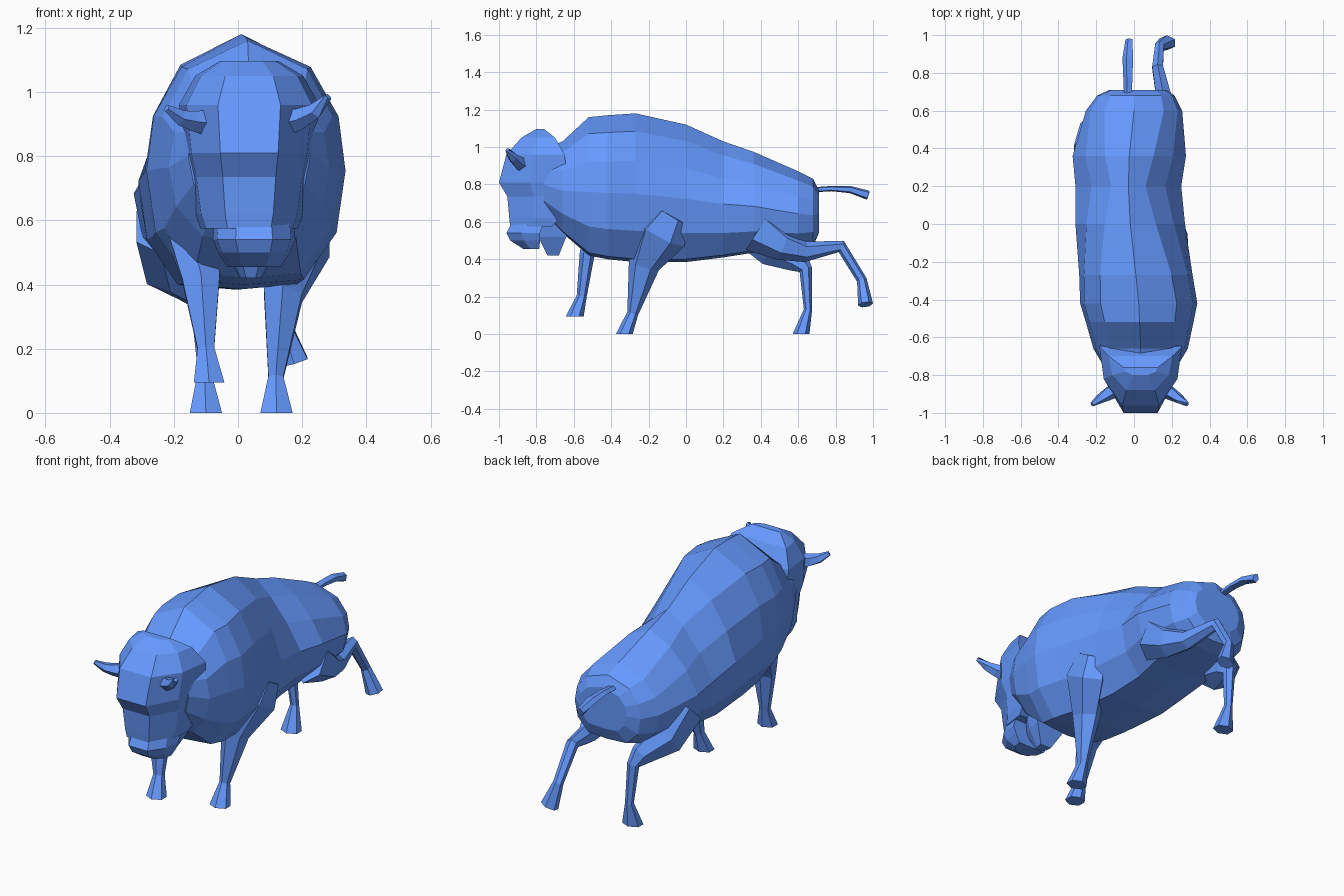
import bpy, bmesh, math
from mathutils import Vector

if "Cube" in bpy.data.objects:
    bpy.data.objects.remove(bpy.data.objects["Cube"])

hide = bpy.data.materials.new("blue")
hide.diffuse_color = (0.133, 0.323, 1.0, 1)
hide.use_nodes = True
hide.node_tree.nodes["Principled BSDF"].inputs["Base Color"].default_value = hide.diffuse_color


def loft(name, rings):
    """Skin a list of equal-length point rings, with closed ends and flat faces."""
    bm = bmesh.new()
    vs = [[bm.verts.new(p) for p in ring] for ring in rings]
    n = len(vs[0])
    for a, b in zip(vs, vs[1:]):
        for i in range(n):
            j = (i + 1) % n
            bm.faces.new((a[i], a[j], b[j], b[i]))
    bm.faces.new(vs[0][::-1])
    bm.faces.new(vs[-1])
    bmesh.ops.recalc_face_normals(bm, faces=bm.faces)
    me = bpy.data.meshes.new(name)
    bm.to_mesh(me)
    bm.free()
    me.materials.append(hide)
    ob = bpy.data.objects.new(name, me)
    bpy.context.collection.objects.link(ob)
    return ob


def limb(name, path, sides=6, flat_end=False):
    """Tube along (x, y, z, side radius, depth radius) stations."""
    pts = [Vector(p[:3]) for p in path]
    rings = []
    for k, (x, y, z, rx, rd) in enumerate(path):
        t = Vector()
        if k > 0:
            t += (pts[k] - pts[k - 1]).normalized()
        if k < len(pts) - 1:
            t += (pts[k + 1] - pts[k]).normalized()
        if flat_end and k == len(pts) - 1:
            t = Vector((0, 0, -1))
        ref = Vector((1, 0, 0)) if abs(t.normalized().x) < 0.7 else Vector((0, 1, 0))
        v = t.cross(ref).normalized()
        u = v.cross(t).normalized()
        ring = []
        for i in range(sides):
            a = 2 * math.pi * (i + 0.5) / sides
            ring.append(pts[k] + u * rx * math.cos(a) + v * rd * math.sin(a))
        rings.append(ring)
    return loft(name, rings)


def plan_stack(name, levels, xc=0.035):
    """Stack of horizontal head-shaped sections: (z, front y, back y, half width)."""
    half = [(.5, 0), (1, .45), (1.12, 1)]
    plan = half + [(-u, v) for u, v in half[::-1]]
    return loft(name, [[(xc + u * w, yf + v * (yb - yf), z) for u, v in plan]
                       for z, yf, yb, w in levels])


def body_section(y, c, w, b, t, s):
    """Barrel section; s narrows the shoulders to make a peaked back."""
    half = [(0, 1), (.65 * s, .88), (.93 * (.5 + .5 * s), .68), (1, .46),
            (.91, .21), (.58, .02), (0, 0)]
    ring = half + [(-u, v) for u, v in half[-2:0:-1]]
    return [(c + u * w, y, b + v * (t - b)) for u, v in ring]


# Body: stations of (y, centre x, half width, bottom, top, shoulder width)
loft("body", [body_section(*s) for s in (
    (-.76, .035, .19, .64, .99, 1), (-.66, .035, .25, .54, 1.03, 1),
    (-.52, .03, .285, .42, 1.16, 1), (-.42, .025, .31, .40, 1.17, 1),
    (-.27, .01, .30, .385, 1.18, .97), (0, -.02, .29, .385, 1.12, .72),
    (.20, -.03, .28, .41, 1.03, .5), (.36, -.025, .30, .435, .975, .66),
    (.60, 0, .255, .45, .87, .95), (.68, .01, .205, .47, .83, 1),
    (.71, .02, .15, .54, .77, 1))])

# Head, lower jaw and beard
plan_stack("head", [
    (1.097, -.80, -.76, .08), (1.05, -.88, -.70, .15), (.96, -.96, -.65, .195),
    (.81, -1.0, -.63, .18), (.735, -.955, -.64, .165), (.62, -.945, -.67, .15),
    (.575, -.94, -.72, .135)])
plan_stack("jaw", [
    (.60, -.93, -.76, .11), (.54, -.96, -.78, .115),
    (.50, -.94, -.78, .10), (.455, -.87, -.785, .075)], xc=.05)
plan_stack("beard", [
    (.64, -.80, -.62, .11), (.52, -.79, -.64, .08), (.42, -.74, -.68, .03)], xc=.04)

# Horns, mirrored about the slightly rolled head
for side, label in ((1, "right"), (-1, "left")):
    c, drop = .03, (0 if side > 0 else .035)
    limb(label + "_horn", [
        (c + side * .12, -.87, .905, .045, .045),
        (c + side * .17, -.90, .92 - drop * .3, .036, .034),
        (c + side * .21, -.925, .942 - drop * .6, .026, .026),
        (c + side * .252, -.955, .985 - drop, .012, .012)], sides=5)

# Front legs: right planted, left lifted
limb("front_right_leg", [
    (.23, -.08, .64, .06, .10), (.21, -.14, .54, .09, .15), (.14, -.225, .37, .07, .085),
    (.118, -.285, .11, .027, .03), (.12, -.33, 0, .058, .045)], flat_end=True)
limb("front_left_leg", [
    (-.17, -.44, .62, .08, .10), (-.115, -.53, .42, .068, .04),
    (-.10, -.558, .20, .03, .027), (-.09, -.595, .095, .055, .048)], flat_end=True)

# Hind legs: left planted, right kicked back
limb("hind_left_leg", [
    (-.24, .36, .59, .09, .14), (-.21, .48, .46, .09, .11), (-.14, .60, .39, .055, .065),
    (-.12, .64, .345, .032, .035), (-.105, .652, .13, .023, .022),
    (-.10, .615, 0, .058, .045)], flat_end=True)
limb("hind_right_leg", [
    (.18, .39, .56, .09, .13), (.18, .52, .475, .08, .085), (.165, .64, .44, .05, .055),
    (.125, .83, .468, .033, .033), (.135, .94, .29, .027, .027),
    (.175, .96, .158, .05, .04)])

# Tail
limb("tail", [
    (-.03, .66, .77, .022, .014), (-.03, .78, .778, .027, .015),
    (-.03, .88, .772, .031, .020), (-.025, .975, .742, .02, .026)], sides=5)
